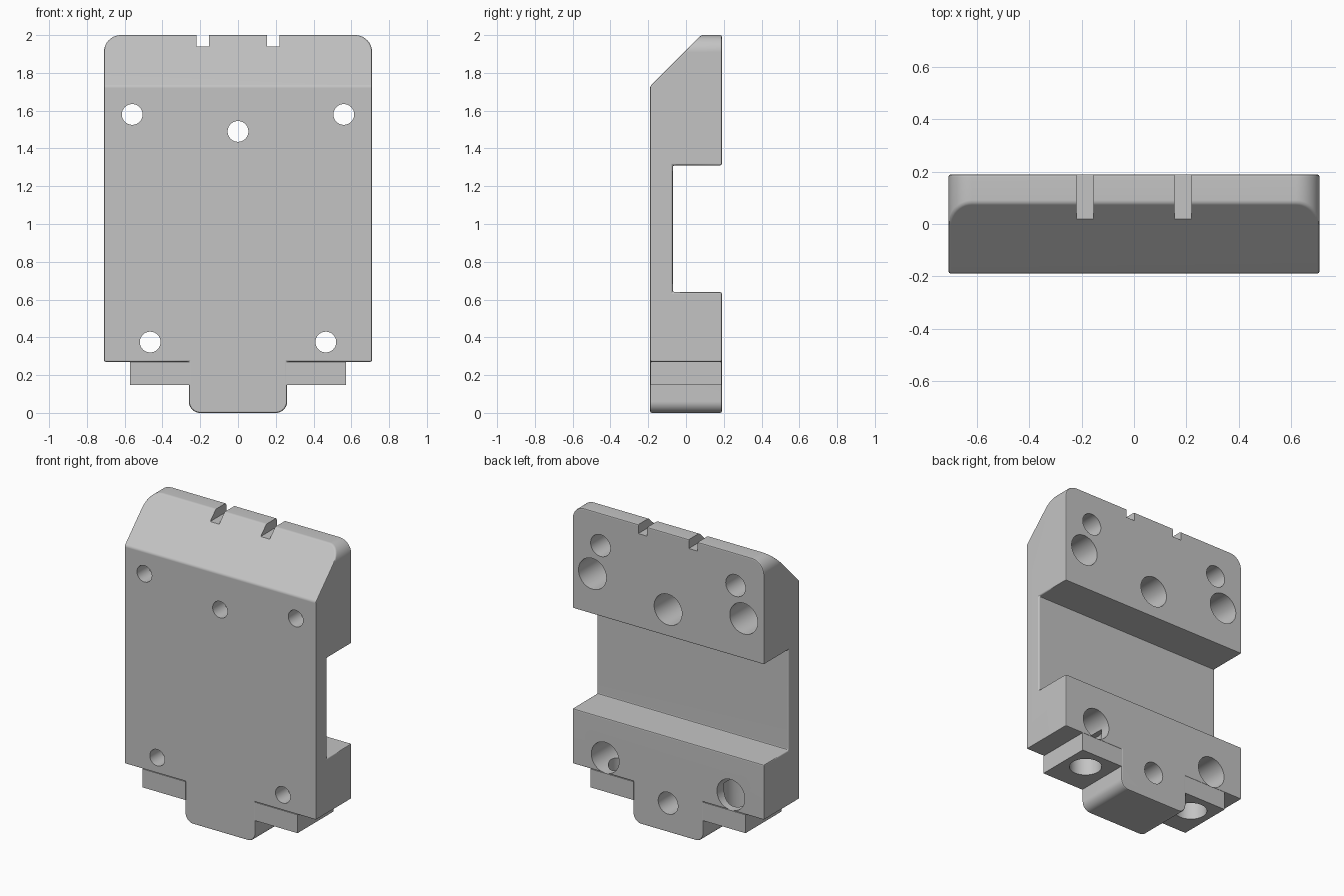
import bpy, bmesh, math
from mathutils import Matrix, Vector

if "Cube" in bpy.data.objects:
    bpy.data.objects.remove(bpy.data.objects["Cube"], do_unlink=True)

grey = bpy.data.materials.new("machined grey")
grey.use_nodes = True
COLOUR = (0.55, 0.55, 0.55, 1)
grey.diffuse_color = COLOUR
grey.node_tree.nodes["Principled BSDF"].inputs["Base Color"].default_value = COLOUR


def add_object(name, bm):
    bmesh.ops.recalc_face_normals(bm, faces=bm.faces)
    mesh = bpy.data.meshes.new(name)
    bm.to_mesh(mesh)
    bm.free()
    mesh.materials.append(grey)
    obj = bpy.data.objects.new(name, mesh)
    bpy.context.collection.objects.link(obj)
    return obj


def prism(name, points, direction):
    """Extrude a closed loop of 3D points along a direction."""
    bm = bmesh.new()
    face = bm.faces.new([bm.verts.new(p) for p in points])
    result = bmesh.ops.extrude_face_region(bm, geom=[face])
    verts = [v for v in result["geom"] if isinstance(v, bmesh.types.BMVert)]
    bmesh.ops.translate(bm, verts=verts, vec=direction)
    return add_object(name, bm)


def box(name, x0, x1, y0, y1, z0, z1):
    return prism(name, [(x0, y0, z0), (x1, y0, z0), (x1, y1, z0), (x0, y1, z0)],
                 (0, 0, z1 - z0))


def drill(name, start, end, radius):
    """Round cutter between two points."""
    a, b = Vector(start), Vector(end)
    bm = bmesh.new()
    turn = (b - a).to_track_quat('Z', 'Y').to_matrix().to_4x4()
    bmesh.ops.create_cone(bm, cap_ends=True, segments=40, radius1=radius, radius2=radius,
                          depth=(b - a).length, matrix=Matrix.Translation((a + b) / 2) @ turn)
    return add_object(name, bm)


def cut(target, cutter):
    cutter.hide_render = True
    mod = target.modifiers.new("cut", 'BOOLEAN')
    mod.object = cutter
    mod.operation = 'DIFFERENCE'
    mod.solver = 'EXACT'


def soften(target, width):
    mod = target.modifiers.new("soft edges", 'BEVEL')
    mod.width = width
    mod.segments = 2
    mod.limit_method = 'ANGLE'
    mod.angle_limit = math.radians(30)


def arc(cx, cz, r, start):
    steps = 10
    angles = [math.radians(start + 90 * i / steps) for i in range(steps + 1)]
    return [(cx + r * math.cos(t), cz + r * math.sin(t)) for t in angles]


W, D, TOP, STEP = 0.71, 0.19, 2.0, 0.27

# Block with rounded top corners and a rounded central tongue
half = arc(0.20, 0.06, 0.06, -90) + [(0.26, STEP), (W, STEP)] + arc(W - 0.09, TOP - 0.09, 0.09, 0)
outline = half + [(-x, z) for x, z in reversed(half)]
block = prism("mounting_block", [(x, -D, z) for x, z in outline], (0, 2 * D, 0))

# Sloped front top and wide channel across the back
slope = [(-1, -D - 0.2, 1.53), (-1, 0.28, 2.2), (-1, -D - 0.2, 2.2)]
cut(block, prism("slope_cutter", slope, (2, 0, 0)))
cut(block, box("channel_cutter", -1, 1, -0.07, 0.5, 0.64, 1.31))
soften(block, 0.01)

cutters = []

# Two notches in the top edge
for x in (-0.187, 0.187):
    cutters.append(box("notch_cutter", x - 0.033, x + 0.033, -0.5, 0.5, 1.94, 2.2))

# Counterbored through holes
for x, z in ((-0.56, 1.58), (0.56, 1.58), (0, 1.49), (-0.465, 0.375), (0.465, 0.375)):
    cutters.append(drill("bolt_cutter", (x, -0.5, z), (x, 0.5, z), 0.055))
    cutters.append(drill("counterbore_cutter", (x, -0.07, z), (x, 0.5, z), 0.103))

# Blind holes in the back
for x, z in ((-0.5, 1.785), (0.5, 1.785), (0, 0.195)):
    cutters.append(drill("blind_cutter", (x, -0.05, z), (x, 0.5, z), 0.073))

# Side lugs below the block, each with a bore from underneath
lugs = []
for side, name in ((1, "left_lug"), (-1, "right_lug")):
    xs = sorted((side * 0.255, side * 0.573))
    lug = box(name, xs[0], xs[1], -D + 0.001, D - 0.001, 0.147, STEP)
    bore = drill("bore_cutter", (side * 0.425, 0.04, -0.2), (side * 0.425, 0.04, 0.4), 0.1)
    cut(lug, bore)
    cutters.append(bore)
    lugs.append(lug)

for cutter in cutters:
    cut(block, cutter)

# Freeze the cuts, then shade
parts = [block] + lugs
bpy.ops.object.select_all(action='DESELECT')
for part in parts:
    part.select_set(True)
bpy.context.view_layer.objects.active = block
bpy.ops.object.convert(target='MESH')
bpy.ops.object.shade_smooth_by_angle(angle=math.radians(35))
for part in parts:
    mod = part.modifiers.new("even shading", 'WEIGHTED_NORMAL')
    mod.keep_sharp = True
for obj in [o for o in bpy.data.objects if "_cutter" in o.name]:
    bpy.data.objects.remove(obj, do_unlink=True)
